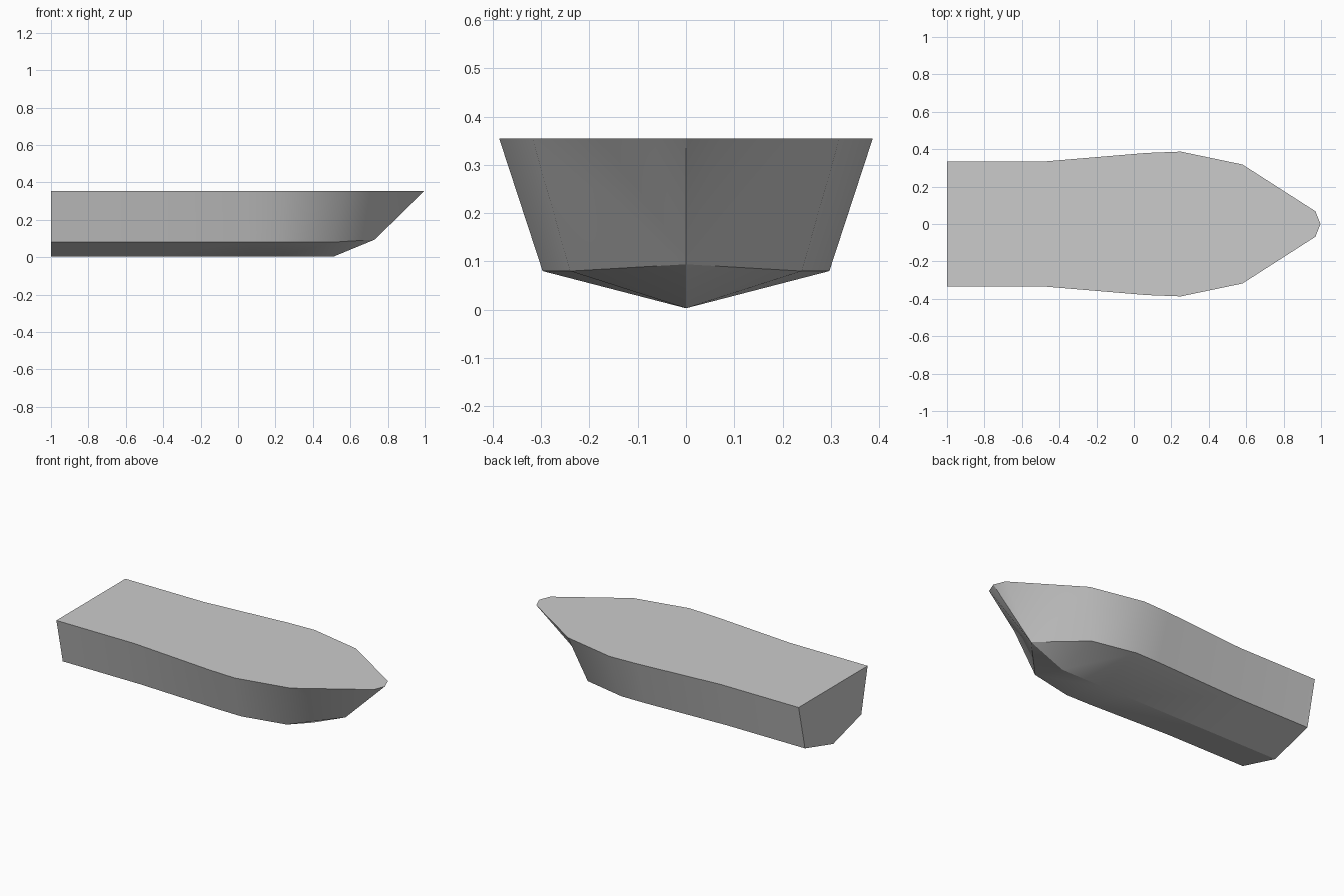
import bpy, bmesh, math
from mathutils import Vector

if "Cube" in bpy.data.objects:
    bpy.data.objects.remove(bpy.data.objects["Cube"])

DECK_Z, CHINE_Z, KEEL_Z = 0.355, 0.08, 0.003

# Stations from stern to bow: deck (x, half width), chine (x, half width), keel x
stations = [
    ((-1.0, 0.335), (-1.0, 0.273), -1.0),
    ((-0.47, 0.335), (-0.47, 0.273), -0.47),
    ((0.07, 0.38), (0.07, 0.295), 0.07),
    ((0.25, 0.387), (0.23, 0.297), 0.23),
    ((0.58, 0.318), (0.50, 0.24), 0.51),
]

bm = bmesh.new()

# Cross-section: deck edge, chine, keel, chine, deck edge
rings = []
for (dx, dy), (cx, cy), kx in stations:
    section = [(dx, dy, DECK_Z), (cx, cy, CHINE_Z), (kx, 0, KEEL_Z),
               (cx, -cy, CHINE_Z), (dx, -dy, DECK_Z)]
    rings.append([bm.verts.new(p) for p in section])

# Sides and bottom
for a, b in zip(rings, rings[1:]):
    for i in range(4):
        bm.faces.new((a[i], a[i + 1], b[i + 1], b[i]))

# Pointed bow with a narrow chamfer beside the stem
stem = bm.verts.new((0.73, 0, 0.094))
tip = bm.verts.new((0.997, 0, DECK_Z))
left = bm.verts.new((0.97, 0.068, DECK_Z))
right = bm.verts.new((0.97, -0.068, DECK_Z))
last = rings[-1]
for shoulder, edge, chine in ((left, last[0], last[1]), (right, last[4], last[3])):
    bm.faces.new((edge, chine, stem, shoulder))
    bm.faces.new((shoulder, stem, tip))
    bm.faces.new((chine, last[2], stem))

# Transom and flat deck
bm.faces.new(rings[0])
bm.faces.new([r[0] for r in rings] + [left, tip, right] + [r[4] for r in reversed(rings)])

bmesh.ops.recalc_face_normals(bm, faces=bm.faces)
mesh = bpy.data.meshes.new("boat_hull")
bm.to_mesh(mesh)
bm.free()
hull = bpy.data.objects.new("boat_hull", mesh)
bpy.context.collection.objects.link(hull)

# Smooth the side curvature, keep chine and deck edges crisp
bpy.context.view_layer.objects.active = hull
hull.select_set(True)
bpy.ops.object.shade_smooth_by_angle(angle=math.radians(30))
